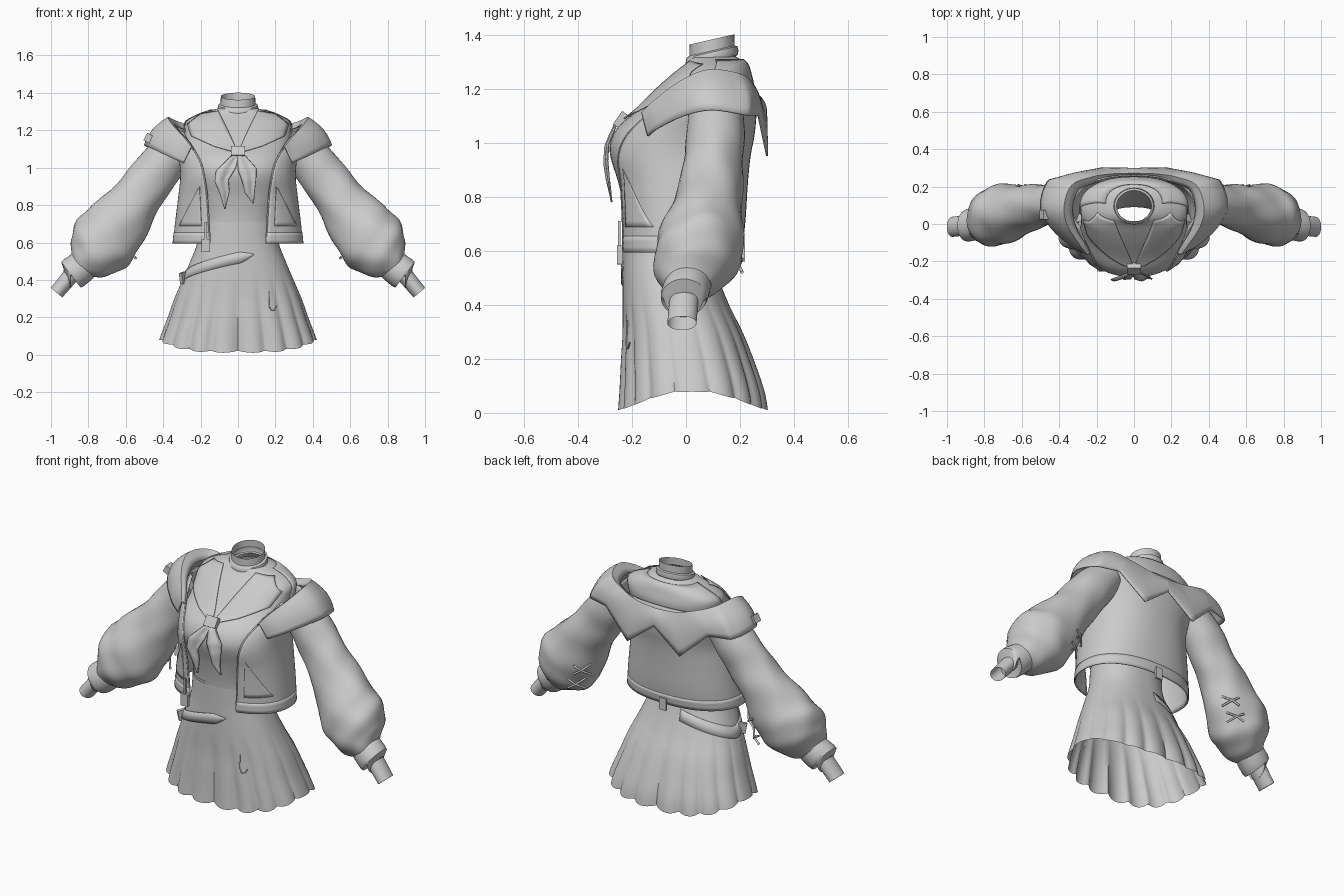
import bpy, bmesh, math
from math import sin, cos, pi
from mathutils import Vector

if "Cube" in bpy.data.objects:
    bpy.data.objects.remove(bpy.data.objects["Cube"])

cloth = bpy.data.materials.new("grey cloth")
cloth.diffuse_color = (0.6, 0.6, 0.6, 1)
cloth.use_nodes = True
cloth.node_tree.nodes["Principled BSDF"].inputs["Base Color"].default_value = cloth.diffuse_color


def grid(name, f, nu, nv, closed=False, thick=0.0, mirror=False):
    """Surface through f(u, v); u may wrap round."""
    bm = bmesh.new()
    cols = nu if closed else nu + 1
    rows = [[bm.verts.new(f(i / nu, j / nv)) for i in range(cols)] for j in range(nv + 1)]
    for j in range(nv):
        for i in range(nu):
            k = (i + 1) % cols
            bm.faces.new((rows[j][i], rows[j][k], rows[j + 1][k], rows[j + 1][i]))
    bmesh.ops.recalc_face_normals(bm, faces=bm.faces)
    me = bpy.data.meshes.new(name)
    bm.to_mesh(me)
    bm.free()
    me.materials.append(cloth)
    ob = bpy.data.objects.new(name, me)
    bpy.context.collection.objects.link(ob)
    if thick:
        m = ob.modifiers.new("thickness", 'SOLIDIFY')
        m.thickness, m.offset = thick, 0
    if mirror:
        ob.modifiers.new("mirror", 'MIRROR').use_clip = False
    return ob


def box(name, loc, size, rot=(0, 0, 0)):
    bpy.ops.mesh.primitive_cube_add(size=1, location=loc, rotation=rot)
    ob = bpy.context.object
    ob.name, ob.scale = name, size
    ob.data.materials.append(cloth)
    m = ob.modifiers.new("round", 'BEVEL')
    m.width, m.segments = min(size) * 0.25, 2
    return ob


def cord(name, pts, r):
    cu = bpy.data.curves.new(name, 'CURVE')
    cu.dimensions, cu.bevel_depth, cu.bevel_resolution = '3D', r, 1
    sp = cu.splines.new('POLY')
    sp.points.add(len(pts) - 1)
    for p, q in zip(sp.points, pts):
        p.co = (*q, 1)
    cu.materials.append(cloth)
    bpy.context.collection.objects.link(bpy.data.objects.new(name, cu))


def look(tab, z):
    """Smooth interpolation of table rows keyed by their first value."""
    z = max(tab[0][0], min(tab[-1][0], z))
    i = max(k for k in range(len(tab) - 1) if tab[k][0] <= z)
    a, b = tab[i], tab[i + 1]
    p, q = tab[max(i - 1, 0)], tab[min(i + 2, len(tab) - 1)]
    h = b[0] - a[0]
    t = (z - a[0]) / h
    out = []
    for c in range(1, len(a)):
        m0 = (b[c] - p[c]) / (b[0] - p[0]) * h
        m1 = (q[c] - a[c]) / (q[0] - a[0]) * h
        out.append((2*t**3 - 3*t*t + 1) * a[c] + (t**3 - 2*t*t + t) * m0
                   + (3*t*t - 2*t**3) * b[c] + (t**3 - t*t) * m1)
    return out


N = 2.3


def around(tab, z, a, off=0.0):
    """Point on a body section; a = 0 faces front, positive toward +x."""
    hw, yf, yb = look(tab, z)[:3]
    s, c = sin(a), cos(a)
    x = math.copysign(abs(s) ** (2 / N), s) * (hw + off)
    y = (yf + yb) / 2 - math.copysign(abs(c) ** (2 / N), c) * ((yb - yf) / 2 + off)
    return Vector((x, y, z))


def front(tab, x, z, off=0.0):
    hw, yf, yb = look(tab, z)[:3]
    s = min(1, abs(x) / hw)
    return Vector((x, (yf + yb) / 2 - (yb - yf) / 2 * (1 - s**N) ** (1 / N) - off, z + off * 0.5))


def polyline(pts, t):
    i = min(int(t * (len(pts) - 1)), len(pts) - 2)
    return Vector(pts[i]).lerp(Vector(pts[i + 1]), t * (len(pts) - 1) - i)


# sections: height, half width, front y, back y (jacket: opening half width)
SHIRT = [(.66, .20, -.22, .09), (.75, .205, -.23, .10), (.85, .24, -.25, .13),
         (.95, .27, -.28, .17), (1.0, .28, -.28, .19), (1.06, .285, -.25, .21),
         (1.12, .283, -.18, .23), (1.2, .285, -.10, .247), (1.25, .275, -.045, .238),
         (1.29, .20, 0, .225), (1.31, .14, .012, .205), (1.318, .10, .015, .185)]
SKIRT = [(0, .44, -.25, .303), (.08, .42, -.245, .29), (.2, .375, -.24, .25), (.3, .34, -.235, .21),
         (.4, .297, -.235, .16), (.5, .255, -.235, .12), (.6, .217, -.235, .095), (.71, .205, -.237, .095)]
JACKET = [(.59, .345, -.245, .20, .15), (.70, .333, -.25, .215, .155), (.85, .315, -.265, .225, .165),
          (.95, .305, -.285, .235, .18), (1.03, .31, -.26, .25, .20), (1.12, .33, -.18, .258, .25),
          (1.19, .33, -.09, .26, .29)]

# shirt and neck
grid("shirt", lambda u, v: around(SHIRT, .66 + .658 * v, 2 * pi * u), 64, 40, True)
grid("shirt_hem", lambda u, v: around(SHIRT, .70 + .02 * v, 2 * pi * u, .006), 64, 2, True)
NECK = [(1.27, .115), (1.3, .098), (1.303, .106), (1.318, .109), (1.335, .105), (1.34, .093), (1.382, .092)]


def neck(u, v):
    z, r = NECK[round(v * 6)]
    y = -cos(2 * pi * u) * r * .9
    return (sin(2 * pi * u) * r, .096 + y, z + .23 * y)


grid("neck_band", neck, 32, 6, True)


# skirt with rounded pleats and a lifted hem, flatter at the sides
def skirt(u, v):
    a = 2 * pi * u
    low = .015 + .065 * abs(sin(a)) ** 3
    z = .71 + (low - .71) * v
    w = max(0, (v - .4) / .6) * (.35 + .65 * abs(cos(a)))
    fold = abs(sin(pi * (u * 18 + .25 * sin(2 * a)))) ** .7
    p = around(SKIRT, z, a, .032 * w * (fold - .85))
    p.z -= .012 * w * (fold - .6)
    return p


grid("skirt", skirt, 180, 24, True)


# slanted belt around one hip with a hanging strap
def belt(u, v):
    z = .412 + .125 * abs(1 - u / .57) + (v - .5) * .06 * min(1, u * 12 + .05)
    return around(SKIRT, z, .3 - u * 3.3, .005)


grid("hip_belt", belt, 48, 2, thick=.003)
box("belt_end", (-.29, -.10, .412), (.05, .02, .06), (0, -.2, .9))
box("belt_tag", (-.172, -.245, .585), (.045, .02, .07))
box("tag_strap", (-.172, -.247, .66), (.012, .01, .10))
cord("skirt_loop", [front(SKIRT, x, z, .003) for x, z in
     ((.165, .34), (.165, .26), (.178, .238), (.195, .238), (.207, .26))], .003)

# sailor collar on the shirt
INNER = [(.105, 1.3), (.08, 1.25), (.055, 1.2), (.03, 1.145), (.005, 1.09)]
OUTER = [(.195, 1.288), (.272, 1.23), (.25, 1.165), (.13, 1.112), (.005, 1.075)]


def sailor(u, v):
    p = polyline(INNER, v).lerp(polyline(OUTER, v), u)
    return front(SHIRT, p.x, p.y, .007)


grid("sailor_collar", sailor, 10, 20, thick=.004, mirror=True)
grid("sailor_collar_back", lambda u, v: around(SHIRT, 1.16 + .148 * v, pi / 2 + pi * u, .004), 32, 10, thick=.004)


# neckerchief: knot and two folded tails given by x, y, z, half width
def ribbon(name, path):
    def f(u, v):
        x, y, z, w = polyline(path, v)
        return (x + (2 * u - 1) * w, y - .007 * sin(2 * u * pi) * min(1, w * 30), z + (u - .5) * w * .3)
    grid(name, f, 10, 20, thick=.005)


box("knot", (0, -.235, 1.08), (.075, .045, .06), (-.6, 0, 0))
ribbon("tail_left", [(-.015, -.262, 1.065, .02), (-.065, -.293, .99, .052), (-.088, -.297, .93, .036),
                     (-.072, -.29, .87, .026), (-.07, -.275, .78, .002)])
ribbon("tail_right", [(.015, -.262, 1.065, .02), (.05, -.293, .99, .048), (.06, -.297, .93, .036),
                      (.063, -.29, .87, .026), (.082, -.278, .81, .002)])


# open jacket with hem band and edge piping
def jacket(z, u, off=0.0):
    hw, xo = look(JACKET, z)[0], look(JACKET, z)[3]
    a0 = math.asin(min(1, xo / hw) ** (N / 2))
    return around(JACKET, z, a0 + u * (2 * pi - 2 * a0), off)


grid("jacket", lambda u, v: jacket(.60 + .59 * v, u), 72, 28, thick=.008)
grid("jacket_hem", lambda u, v: jacket(.594 + .06 * v, u, .003), 72, 3, thick=.006)
for side, e in (("left", 0), ("right", 1)):
    cord("jacket_edge_" + side, [jacket(.6 + .025 * i, e, .001) for i in range(22)], .005)

# triangular pocket flaps
for s, side in ((1, "left"), (-1, "right")):
    grid("pocket_" + side, lambda u, v: front(JACKET, s * (.195 + u * (1 - v) * .12 + .01 * v),
         .685 + .215 * v, .006), 8, 10, thick=.004)

# wide dropped collar, stations from front to back centre: key, inner, ridge, outer
STATION = [(0, .235, -.155, 1.095, .25, -.163, 1.11, .29, -.14, 1.025),
           (1, .262, -.105, 1.14, .29, -.11, 1.16, .36, -.10, 1.055),
           (2, .31, -.02, 1.19, .355, -.01, 1.232, .455, -.005, 1.10),
           (3, .33, .08, 1.22, .375, .09, 1.268, .50, .10, 1.12),
           (4, .30, .18, 1.21, .335, .205, 1.25, .455, .235, 1.10),
           (5, .21, .22, 1.18, .23, .25, 1.212, .33, .268, 1.10),
           (6, .11, .24, 1.15, .12, .267, 1.182, .17, .30, .95),
           (7, 0, .245, 1.14, 0, .272, 1.172, 0, .295, 1.08)]


def drop_collar(u, v):
    s = look(STATION, u * 7)
    p = [Vector(s[k:k + 3]) for k in (0, 3, 6)]
    if u > 4 / 7:
        p[2] = polyline([r[7:] for r in STATION], u)
    if v < .25:
        return p[0].lerp(p[1], v * 4)
    t = (v - .25) / .75
    q = p[1].lerp(p[2], t)
    bulge = sin(pi * t) * .018 * min(1, u * 3)
    return q + Vector((bulge * min(1, q.x * 4), bulge * (.6 if u > .55 else -.2), bulge * .4))


grid("jacket_collar", drop_collar, 56, 8, thick=.007, mirror=True)

# sleeves: x, y, z, radius across, radius in depth
SLEEVE = [(0, .30, .11, 1.14, .10, .10), (1, .40, .11, 1.025, .12, .108), (2, .48, .10, .92, .125, .11),
          (3, .57, .085, .80, .14, .125), (4, .665, .06, .67, .175, .152), (5, .735, .045, .585, .178, .163),
          (6, .795, .025, .515, .135, .135), (7, .84, .005, .472, .075, .085)]
CUFF = [(0, .82, .008, .483, .085, .085), (1, .855, .0, .455, .088, .088),
        (2, .893, -.008, .427, .086, .085), (3, .896, -.008, .424, .05, .055)]
WRIST = [(0, .87, -.005, .452, .045, .054), (1, .97, -.015, .332, .04, .054)]


def tube(name, tab, n, fold=0.0):
    def f(u, v):
        t = v * tab[-1][0]
        x, y, z, rn, ry = look(tab, t)
        p, q = look(tab, t - .1), look(tab, t + .1)
        d = Vector((q[0] - p[0], 0, q[2] - p[2])).normalized()
        a = 2 * pi * u
        k = 1 + fold * min(1, t / 3) * (sin(2 * a + 4.2 * t) + .7 * sin(5 * a - 2.6 * t))
        return Vector((x, y, z)) + (Vector((-d.z, 0, d.x)) * rn * cos(a) + Vector((0, ry * sin(a), 0))) * k
    grid(name, f, 32, n, True, mirror=True)


tube("sleeves", SLEEVE, 42, .026)
tube("cuffs", CUFF, 6)
tube("wrists", WRIST, 3)

# crossed lacing on the inner back of each sleeve
for s, side in ((1, "left"), (-1, "right")):
    for i, (x, z) in enumerate(((.545, .635), (.58, .545))):
        for k in (-1, 1):
            cord(f"lace_{side}_{i}_{k}", [(s * (x - .035), .15, z + .03 * k), (s * x, .195, z),
                 (s * (x + .04), .208, z - .025 * k)], .006)

# small tags
box("shoulder_tag", (-.465, .05, 1.15), (.07, .05, .045), (0, .5, 0))
box("back_tag", (0, .213, .595), (.045, .012, .07))

bpy.ops.object.select_all(action='DESELECT')
for ob in bpy.data.objects:
    if ob.type == 'MESH':
        ob.select_set(True)
        bpy.context.view_layer.objects.active = ob
bpy.ops.object.shade_smooth_by_angle(angle=math.radians(45))
